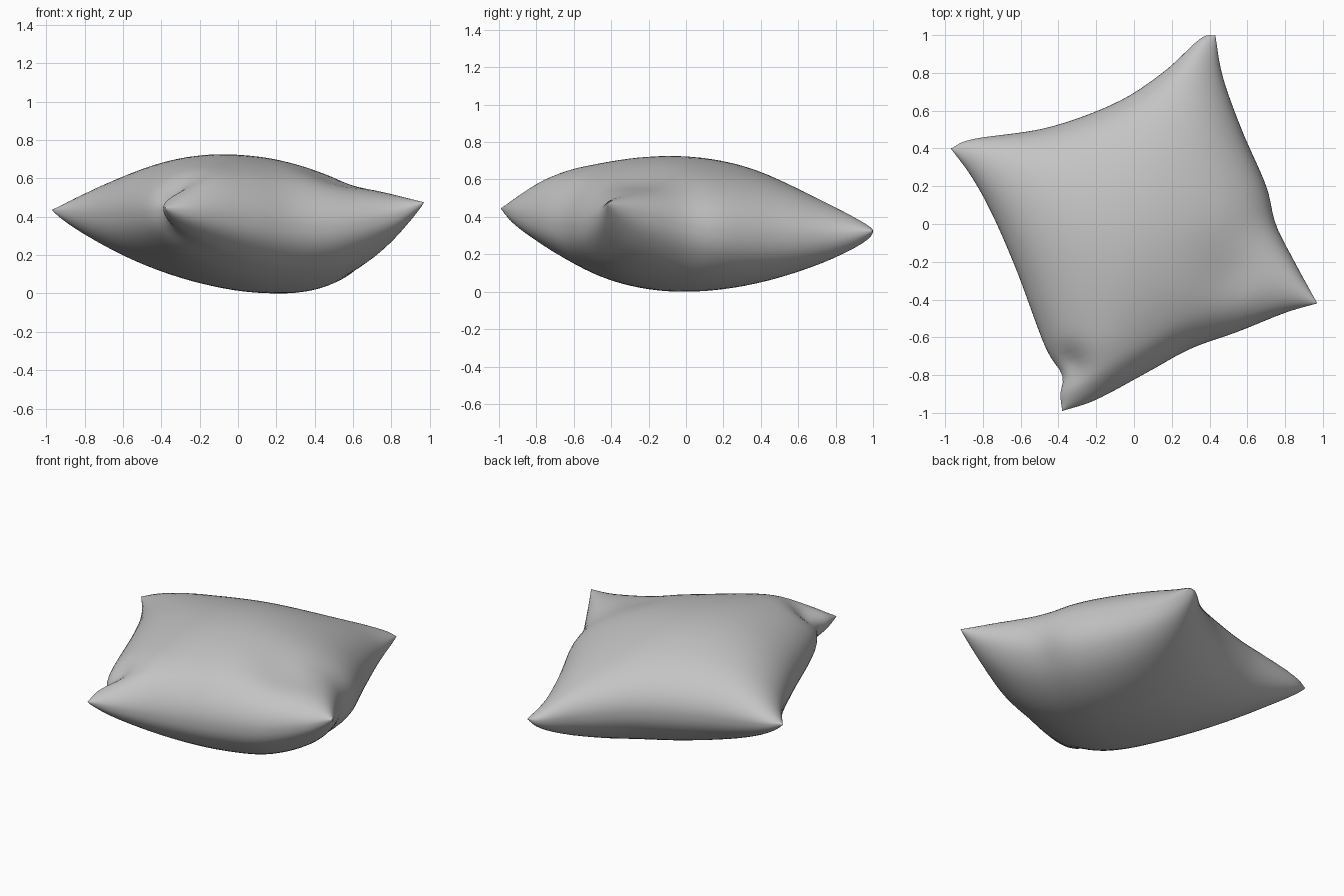
import bpy
import bmesh
import math
from mathutils import Vector

cube = bpy.data.objects.get("Cube")
if cube:
    bpy.data.objects.remove(cube, do_unlink=True)

N = 44          # grid cells along each side of the cushion

# Seam paths, corner to corner
FRONT = [(-.38, -.99, .44), (-.2, -.93, .42), (.08, -.78, .38), (.3, -.66, .35),
         (.55, -.57, .35), (.8, -.47, .40), (.97, -.42, .47)]
BACK = [(-.97, .40, .43), (-.85, .45, .42), (-.46, .51, .39), (-.1, .64, .37),
        (.15, .80, .34), (.35, .98, .32), (.43, 1.0, .32)]
RIGHT = [(-.38, -.99, .44), (-.39, -.9, .44), (-.38, -.8, .43), (-.47, -.65, .42),
         (-.62, -.25, .41), (-.75, .05, .41), (-.86, .25, .42), (-.97, .40, .43)]
LEFT = [(.97, -.42, .47), (.85, -.2, .40), (.75, 0, .35), (.70, .2, .32),
        (.57, .5, .30), (.47, .78, .30), (.43, 1.0, .32)]

# Soft folds on the upper panel: x, y, radius, height
FOLDS = [(-.15, -.70, .18, .02), (.52, -.27, .17, -.03), (-.34, -.73, .08, -.04)]


def smooth_path(points):
    """Return a function giving points by length along a smooth path."""
    pts = [Vector(p) for p in points]
    pts = [2 * pts[0] - pts[1]] + pts + [2 * pts[-1] - pts[-2]]
    dense = []
    for a, b, c, d in zip(pts, pts[1:], pts[2:], pts[3:]):
        for k in range(12):
            t = k / 12
            dense.append(b + (c - a) * t / 2 + (a - 2.5 * b + 2 * c - d / 2) * t * t
                         + (1.5 * (b - c) + (d - a) / 2) * t ** 3)
    dense.append(pts[-2])
    length = [0]
    for p, q in zip(dense, dense[1:]):
        length.append(length[-1] + (q - p).length)

    def at(f):
        want = f * length[-1]
        for i in range(len(dense) - 1):
            if want <= length[i + 1]:
                step = length[i + 1] - length[i]
                return dense[i].lerp(dense[i + 1], (want - length[i]) / step)
        return dense[-1].copy()
    return at


front, back, right, left = map(smooth_path, (FRONT, BACK, RIGHT, LEFT))


def seam_surface(s, t):
    """Blend the four seams into one middle sheet."""
    corners = (front(0).lerp(front(1), s)).lerp(back(0).lerp(back(1), s), t)
    return front(s).lerp(back(s), t) + right(t).lerp(left(t), s) - corners


def panel_point(i, j, side):
    """Puff the middle sheet up or down into a cushion panel."""
    u, v = (math.sin(math.pi * (k / N - 0.5)) for k in (i, j))
    p = seam_surface((u + 1) / 2, (v + 1) / 2)
    if i in (0, N) or j in (0, N):
        return p
    dome = max(0, (1 - u * u) * (1 - v * v))
    if side > 0:
        puff = dome ** 0.53
        p.z += 0.40 * puff * (1 + 0.05 * p.x)
        for x, y, r, h in FOLDS:
            d2 = (p.x - x) ** 2 + (p.y - y) ** 2
            p.z += h * math.exp(-d2 / (r * r)) * min(1, puff * 3)
    else:
        p.z -= 0.31 * dome ** 0.41 * (1 - 0.02 * p.x)
    return p


# Cushion: two panels sharing the seam
bm = bmesh.new()
rim = {}
for side in (1, -1):
    grid = {}
    for i in range(N + 1):
        for j in range(N + 1):
            if (i, j) in rim:
                grid[i, j] = rim[i, j]
                continue
            grid[i, j] = bm.verts.new(panel_point(i, j, side))
            if i in (0, N) or j in (0, N):
                rim[i, j] = grid[i, j]
    for i in range(N):
        for j in range(N):
            quad = [grid[i, j], grid[i + 1, j], grid[i + 1, j + 1], grid[i, j + 1]]
            bm.faces.new(quad if side > 0 else quad[::-1])

# Rest the cushion on the ground
low = min(v.co.z for v in bm.verts)
bmesh.ops.translate(bm, verts=bm.verts, vec=(0, 0, -low))
for f in bm.faces:
    f.smooth = True

mesh = bpy.data.meshes.new("cushion")
bm.to_mesh(mesh)
bm.free()
cushion = bpy.data.objects.new("cushion", mesh)
bpy.context.collection.objects.link(cushion)

# Plain grey cloth
cloth = bpy.data.materials.new("grey cloth")
cloth.use_nodes = True
grey = (0.55, 0.55, 0.55, 1)
cloth.diffuse_color = grey
for node in cloth.node_tree.nodes:
    if node.type == "BSDF_PRINCIPLED":
        node.inputs["Base Color"].default_value = grey
        node.inputs["Roughness"].default_value = 0.9
mesh.materials.append(cloth)
